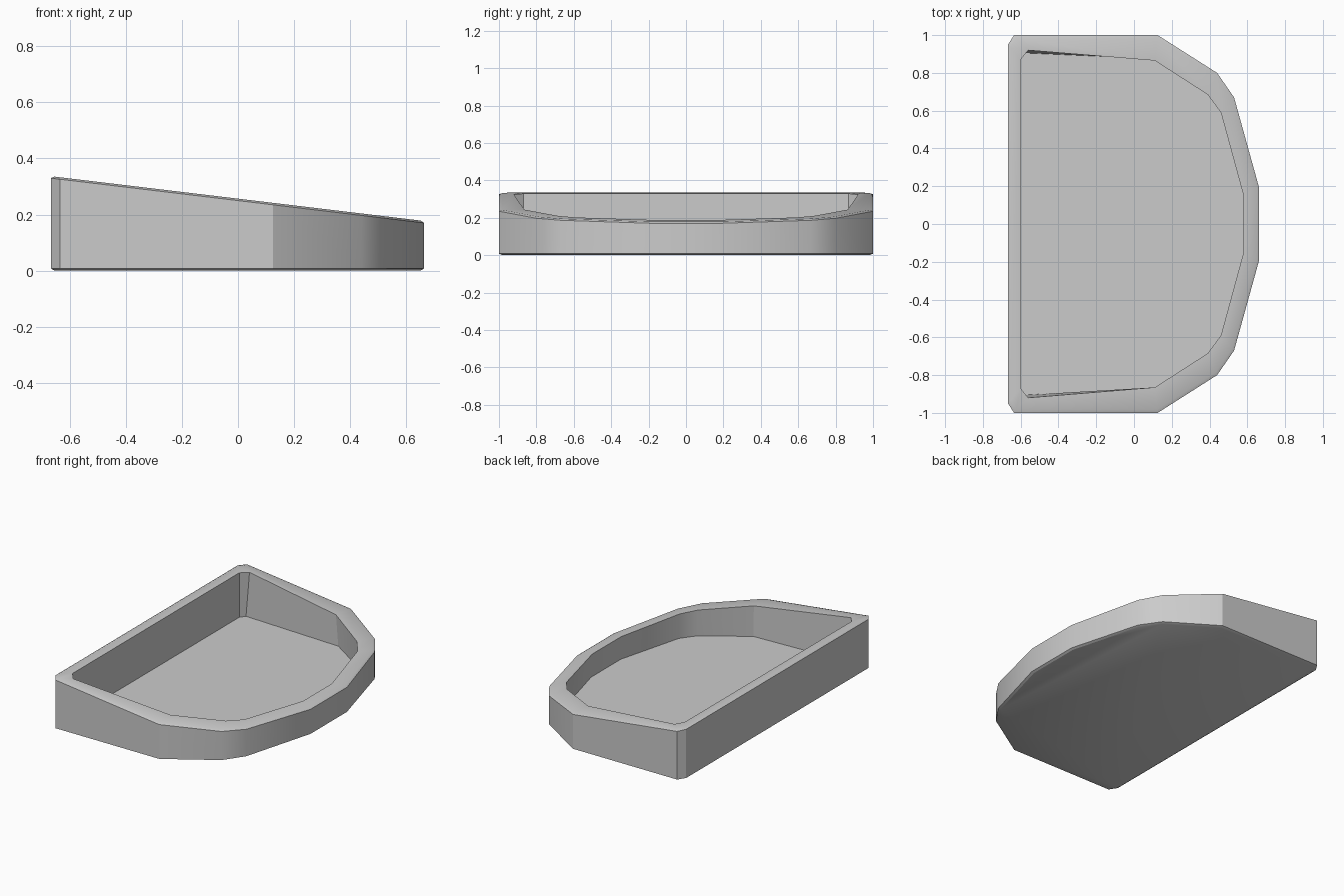
import bpy, bmesh, math

if "Cube" in bpy.data.objects:
    bpy.data.objects.remove(bpy.data.objects["Cube"])

# Half outlines (y >= 0), mirrored across y = 0
OUTER = [(-0.667, 0.95), (-0.635, 1.0), (0.125, 1.0), (0.44, 0.80), (0.53, 0.67), (0.663, 0.19)]
RIM_IN = [(-0.60, 0.87), (-0.56, 0.92), (0.11, 0.865), (0.39, 0.685), (0.46, 0.59), (0.58, 0.15)]
FLOOR = [(-0.60, 0.87), (-0.575, 0.905), (0.12, 0.875), (0.40, 0.69), (0.47, 0.595), (0.585, 0.155)]


def slope(x):
    """Height of the sloping rim plane."""
    return 0.333 - 0.12 * (x + 0.635)


def ring(bm, half, height, scale=1.0):
    pts = half + [(x, -y) for x, y in reversed(half)]
    return [bm.verts.new((x * scale, y * scale, height(x * scale))) for x, y in pts]


def bridge(bm, a, b):
    n = len(a)
    for i in range(n):
        j = (i + 1) % n
        bm.faces.new((a[i], a[j], b[j], b[i]))


# Tray shell: underside, outer wall, rim, inner wall, floor
bm = bmesh.new()
rings = [
    ring(bm, OUTER, lambda x: 0.0, 0.98),
    ring(bm, OUTER, lambda x: 0.008),
    ring(bm, OUTER, lambda x: slope(x) - 0.007),
    ring(bm, OUTER, slope, 0.982),
    ring(bm, RIM_IN, slope),
    ring(bm, FLOOR, lambda x: 0.035),
]
for a, b in zip(rings, rings[1:]):
    bridge(bm, a, b)
bm.faces.new(rings[0])
bm.faces.new(rings[-1])
bmesh.ops.recalc_face_normals(bm, faces=bm.faces)

mesh = bpy.data.meshes.new("tray")
bm.to_mesh(mesh)
bm.free()
tray = bpy.data.objects.new("tray", mesh)
bpy.context.collection.objects.link(tray)

# Smooth the curved wall, keep the corners sharp
bpy.context.view_layer.objects.active = tray
tray.select_set(True)
bpy.ops.object.shade_smooth_by_angle(angle=math.radians(30))
